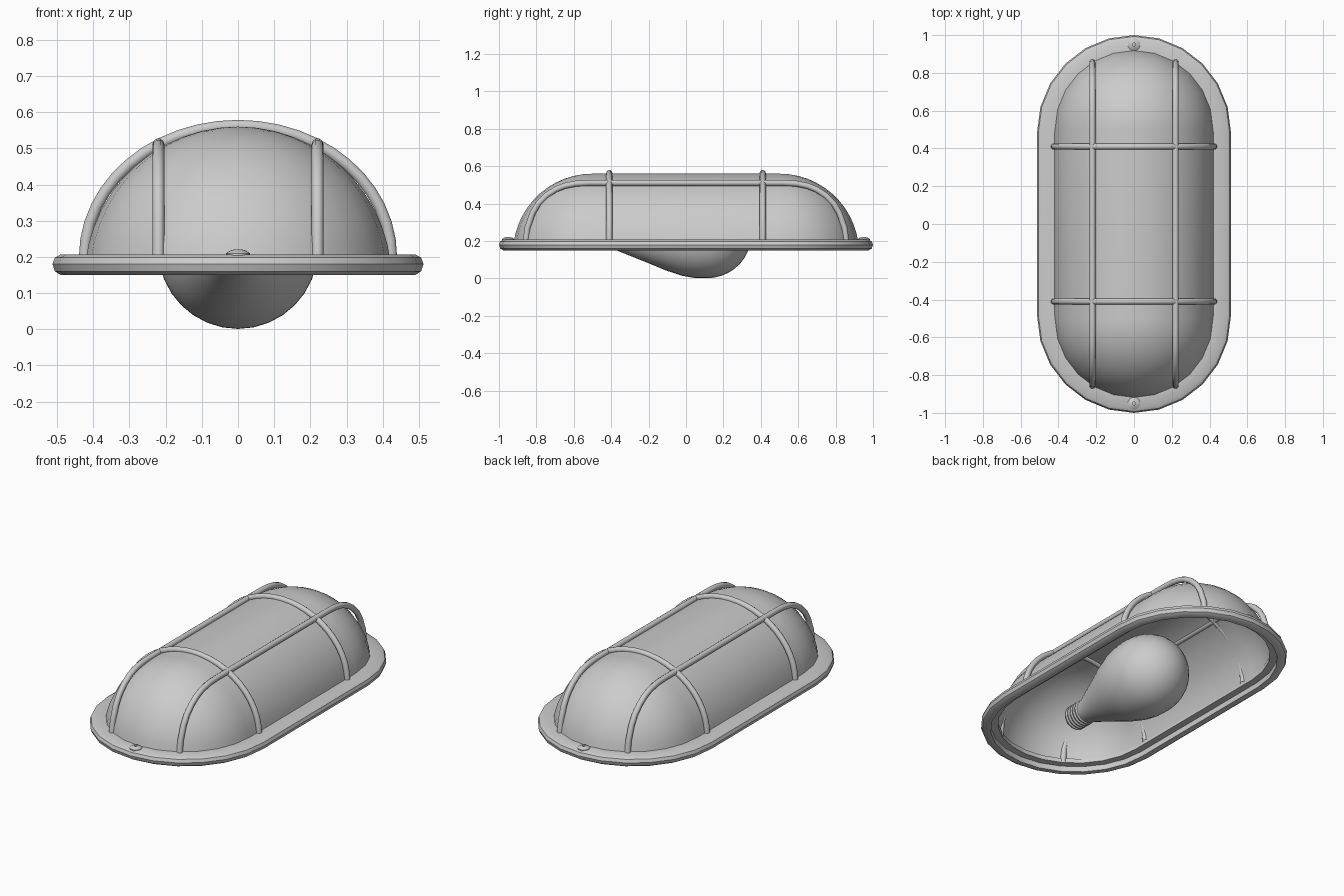
import bpy, bmesh, math
from mathutils import Vector

cube = bpy.data.objects.get("Cube")
if cube:
    bpy.data.objects.remove(cube, do_unlink=True)

grey = bpy.data.materials.new("plain grey")
grey.use_nodes = True
COLOUR = (0.6, 0.6, 0.6, 1)
grey.diffuse_color = COLOUR
grey.node_tree.nodes["Principled BSDF"].inputs["Base Color"].default_value = COLOUR


def finish(name, bm, angle=35):
    bmesh.ops.remove_doubles(bm, verts=bm.verts, dist=0.0005)
    bmesh.ops.recalc_face_normals(bm, faces=bm.faces)
    mesh = bpy.data.meshes.new(name)
    bm.to_mesh(mesh)
    bm.free()
    mesh.materials.append(grey)
    obj = bpy.data.objects.new(name, mesh)
    bpy.context.collection.objects.link(obj)
    bpy.ops.object.select_all(action="DESELECT")
    bpy.context.view_layer.objects.active = obj
    obj.select_set(True)
    bpy.ops.object.shade_smooth_by_angle(angle=math.radians(angle))
    return obj


def skin(name, rings, closed=False, angle=35):
    """Bridge a list of closed rings of points."""
    bm = bmesh.new()
    loops = [[bm.verts.new(p) for p in ring] for ring in rings]
    pairs = list(zip(loops, loops[1:]))
    if closed:
        pairs.append((loops[-1], loops[0]))
    for a, b in pairs:
        for i in range(len(a)):
            j = (i + 1) % len(a)
            bm.faces.new((a[i], a[j], b[j], b[i]))
    return finish(name, bm, angle)


def stadium(r, z, half, steps=12):
    """Long rounded outline with semicircular ends."""
    ring = []
    for end in (1, -1):
        for i in range(steps + 1):
            t = math.pi * i / steps
            ring.append((end * r * math.cos(t), end * (half + r * math.sin(t)), z))
    return ring


def lathe(name, profile, place, sides=24, angle=35):
    """Turn (radius, height) pairs; place maps local points to the model."""
    turns = [2 * math.pi * i / sides for i in range(sides)]
    return skin(name, [[place(r * math.cos(t), r * math.sin(t), h) for t in turns]
                       for r, h in profile], angle=angle)


def wire(name, points, radius=0.0165, sides=10):
    """Round bar lying in one plane, swept along points."""
    pts = [Vector(p) for p in points]
    across = (pts[1] - pts[0]).cross(pts[-1] - pts[0]).normalized()
    rings = []
    for i, p in enumerate(pts):
        along = (pts[min(i + 1, len(pts) - 1)] - pts[max(i - 1, 0)]).normalized()
        side = across.cross(along)
        rings.append([p + radius * (math.cos(t) * across + math.sin(t) * side)
                      for t in (2 * math.pi * k / sides for k in range(sides))])
    return skin(name, rings, angle=50)


# Mounting rim: rounded outer bead, stepped underside
rim = [(0.42, 0.207), (0.49, 0.207), (0.506, 0.198), (0.513, 0.18), (0.506, 0.16),
       (0.49, 0.15), (0.46, 0.15), (0.46, 0.182), (0.42, 0.182)]
skin("mounting_rim", [stadium(r, z, 0.487) for r, z in rim], closed=True)

# Diffuser cover: half cylinder with quarter-sphere ends
arc = [math.radians(7 + 83 * i / 12) for i in range(13)]
skin("diffuser_cover", [stadium(0.425 * math.cos(a), 0.135 + 0.425 * math.sin(a), 0.5)
                        for a in arc], angle=60)

# Guard: two arched bars across, two bars lengthwise
bend = [(0.857, 0.19), (0.848, 0.27), (0.82, 0.35), (0.79, 0.4), (0.745, 0.445),
        (0.695, 0.477), (0.65, 0.495), (0.59, 0.507), (0.52, 0.511)]
for s, label in ((1, "a"), (-1, "b")):
    arch = [math.pi * i / 24 for i in range(25)]
    wire("guard_arch_" + label, [(0.424 * math.cos(t), s * 0.41, 0.2 + 0.363 * math.sin(t))
                                 for t in arch])
    wire("guard_long_bar_" + label, [(s * 0.22, y, z) for y, z in bend]
         + [(s * 0.22, -y, z) for y, z in reversed(bend)])

    # Fixing screw with a small socket
    head = [(0, 0.212), (0.009, 0.212), (0.009, 0.221), (0.021, 0.218),
            (0.033, 0.21), (0.033, 0.2)]
    lathe("rim_screw_" + label, head, lambda x, y, h, s=s: (x, s * 0.95 + y, h), 16)

# Light bulb along the length, pointing to the back
along_y = lambda x, z, h: (x, h, 0.222 + z)
glass = [(0.062, -0.41), (0.073, -0.37), (0.105, -0.29), (0.145, -0.19), (0.182, -0.1),
         (0.208, -0.02), (0.22, 0.05)]
glass += [(0.221 * math.cos(a), 0.11 + 0.235 * math.sin(a))
          for a in (math.pi / 2 * i / 9 for i in range(10))]
lathe("bulb_glass", glass, along_y, 32, 60)

thread = [(0.062, -0.4)]
for i in range(5):
    y = -0.405 - 0.02 * i
    thread += [(0.07, y - 0.005), (0.07, y - 0.01), (0.062, y - 0.02)]
thread += [(0.035, -0.525), (0.03, -0.535), (0, -0.538)]
lathe("bulb_screw_base", thread, along_y)
